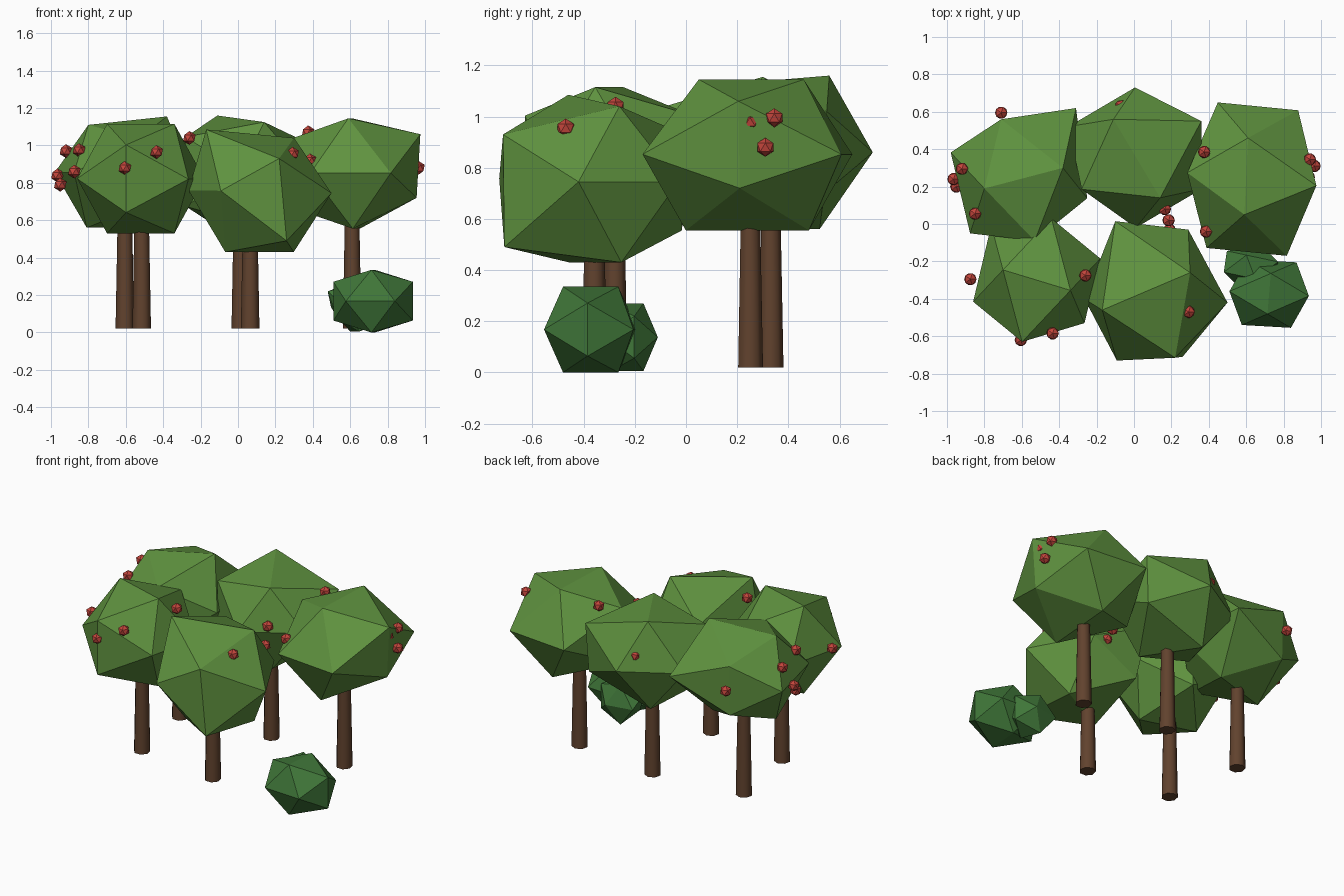
import bpy, bmesh
from math import radians, sqrt
from mathutils import Vector, Matrix

if "Cube" in bpy.data.objects:
    bpy.data.objects.remove(bpy.data.objects["Cube"])

PHI = (1 + sqrt(5)) / 2


def material(name, rgb):
    m = bpy.data.materials.new(name)
    m.diffuse_color = (*rgb, 1)
    m.use_nodes = True
    m.node_tree.nodes["Principled BSDF"].inputs["Base Color"].default_value = m.diffuse_color
    return m


LEAF = material("leaf_green", (0.115, 0.29, 0.05))
BUSH = material("bush_green", (0.05, 0.18, 0.04))
BARK = material("bark_brown", (0.12, 0.055, 0.027))
FRUIT = material("fruit_red", (0.55, 0.06, 0.045))


def finish(bm, name, mat):
    bmesh.ops.recalc_face_normals(bm, faces=bm.faces)
    me = bpy.data.meshes.new(name)
    bm.to_mesh(me)
    bm.free()
    me.materials.append(mat)
    ob = bpy.data.objects.new(name, me)
    bpy.context.collection.objects.link(ob)
    return ob


def foliage(name, mat, turn, low, high, pulls=()):
    """Icosahedron turned about z, fitted to a box, nearest corners pulled to targets."""
    rot = Matrix.Rotation(radians(turn), 3, 'Z')
    pts = []
    for a in (-1, 1):
        for b in (-PHI, PHI):
            pts += [rot @ Vector(p) for p in ((a, b, 0), (0, a, b), (b, 0, a))]
    bm = bmesh.new()
    for p in pts:
        co = []
        for i in range(3):
            lo, hi = min(q[i] for q in pts), max(q[i] for q in pts)
            co.append(low[i] + (p[i] - lo) / (hi - lo) * (high[i] - low[i]))
        bm.verts.new(co)
    for t in map(Vector, pulls):
        min(bm.verts, key=lambda v: (v.co - t).length).co = t
    bmesh.ops.convex_hull(bm, input=bm.verts)
    return finish(bm, name, mat)


def trunk(name, x, y):
    bm = bmesh.new()
    bmesh.ops.create_cone(bm, cap_ends=True, segments=7, radius1=0.051, radius2=0.038,
                          depth=0.68, matrix=Matrix.Translation((x, y, 0.36)))
    for f in bm.faces:
        f.smooth = len(f.verts) == 4
    for e in bm.edges:
        e.smooth = all(f.smooth for f in e.link_faces)
    return finish(bm, name, BARK)


# Trees: name, trunk position, crown turn, crown box, crown irregularities
trees = [
    ("back_left", (-0.605, 0.25), 105, (-0.98, -0.09, 0.56), (-0.25, 0.61, 1.15),
     [(-0.31, 0.62, 0.87), (-0.71, 0.56, 1.02), (-0.71, 0.55, 0.69),
      (-0.38, 0.30, 1.155), (-0.80, 0.19, 1.11)]),
    ("back_middle", (0.015, 0.33), 32, (-0.35, -0.02, 0.56), (0.365, 0.73, 1.16),
     [(-0.11, 0.56, 1.16), (0.14, 0.14, 1.125), (0.36, 0.55, 1.02), (0.34, 0.54, 0.70)]),
    ("back_right", (0.61, 0.25), -5, (0.285, -0.17, 0.555), (0.98, 0.65, 1.15),
     [(0.59, 0.05, 1.145), (0.61, 0.46, 1.145), (0.975, 0.205, 1.06), (0.955, 0.21, 0.72)]),
    ("front_left", (-0.515, -0.28), 75, (-0.86, -0.63, 0.53), (-0.18, 0.03, 1.115),
     [(-0.265, -0.53, 0.82)]),
    ("front_middle", (0.065, -0.36), -64, (-0.27, -0.73, 0.43), (0.50, 0.02, 1.085),
     [(0.50, -0.42, 0.745), (0.22, -0.715, 0.93), (0.26, -0.71, 0.49), (0.29, -0.03, 0.745),
      (-0.10, 0.015, 0.92), (-0.17, -0.46, 1.085), (0.30, -0.26, 1.04), (-0.265, -0.40, 0.76)]),
]
for name, (x, y), turn, low, high, pulls in trees:
    trunk(name + "_trunk", x, y)
    foliage(name + "_crown", LEAF, turn, low, high, pulls)

# Bushes
foliage("large_bush", BUSH, -4, (0.51, -0.555, 0.0), (0.935, -0.19, 0.335))
foliage("small_bush", BUSH, 15, (0.48, -0.35, 0.005), (0.77, -0.11, 0.27),
        [(0.53, -0.27, 0.08)])

# Fruit
fruit = [
    (-0.92, 0.295, 0.97), (-0.965, 0.24, 0.84), (-0.85, 0.055, 0.975), (-0.71, 0.595, 0.87),
    (-0.95, 0.20, 0.79), (-0.875, -0.295, 0.86), (-0.605, -0.62, 0.88), (-0.435, -0.585, 0.965),
    (-0.26, -0.275, 1.04), (-0.07, 0.63, 0.95), (0.165, 0.08, 0.90), (0.185, 0.02, 0.80),
    (0.19, -0.03, 0.75), (0.33, 0.24, 0.86), (0.375, 0.385, 1.07), (0.385, -0.04, 0.92),
    (0.292, -0.47, 0.955), (0.965, 0.31, 0.88), (0.94, 0.345, 0.995), (0.935, 0.25, 0.98),
]
for i, pos in enumerate(fruit):
    bm = bmesh.new()
    bmesh.ops.create_icosphere(bm, subdivisions=1, radius=0.037,
                               matrix=Matrix.Translation(pos))
    finish(bm, f"fruit_{i + 1}", FRUIT)
